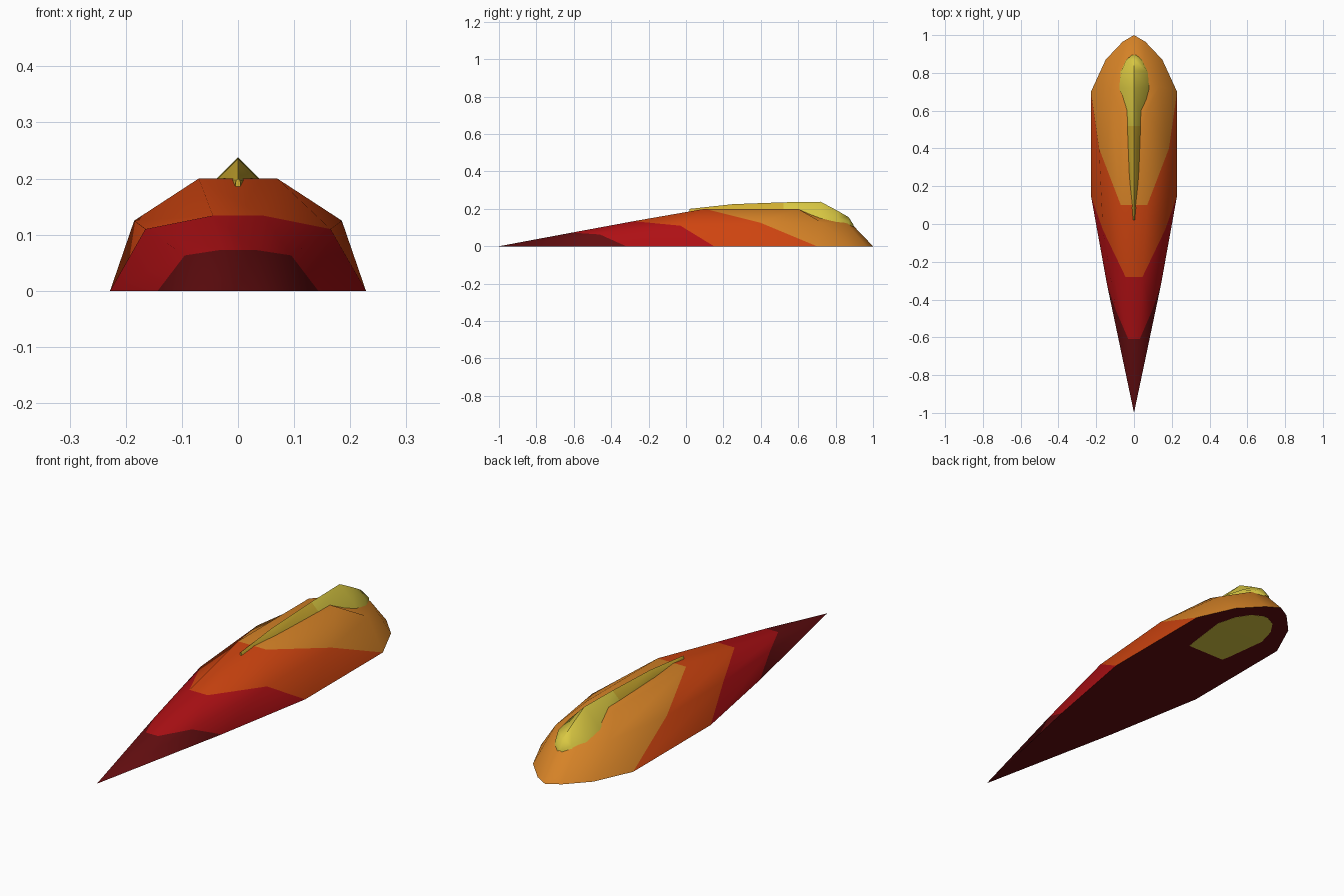
import bpy, bmesh, math

if "Cube" in bpy.data.objects:
    bpy.data.objects.remove(bpy.data.objects["Cube"])


def material(name, color):
    m = bpy.data.materials.new(name)
    m.diffuse_color = (*color, 1)
    m.use_nodes = True
    m.node_tree.nodes["Principled BSDF"].inputs["Base Color"].default_value = m.diffuse_color
    return m


DARK = material("dark red", (0.125, 0.004, 0.005))
RED = material("red", (0.42, 0.005, 0.007))
VERMILION = material("red orange", (0.62, 0.058, 0.005))
ORANGE = material("orange", (0.67, 0.225, 0.02))
GOLD = material("gold", (0.63, 0.42, 0.03))
YELLOW = material("yellow", (0.70, 0.58, 0.055))


def loft(name, sections, mats, band_mats, bottom_mat, angle):
    """Skin open arches from front to back, then close the underside."""
    bm = bmesh.new()
    rows = [[bm.verts.new(p) for p in s] for s in sections]
    for i, (a, b) in enumerate(zip(rows, rows[1:])):
        for j in range(len(a) - 1):
            bm.faces.new((a[j], a[j + 1], b[j + 1], b[j])).material_index = band_mats[i]
        bm.faces.new((a[0], b[0], b[-1], a[-1])).material_index = bottom_mat
    for end in (rows[0], rows[-1]):
        bm.faces.new(end).material_index = band_mats[0 if end is rows[0] else -1]
    bmesh.ops.remove_doubles(bm, verts=bm.verts, dist=1e-5)
    bmesh.ops.dissolve_degenerate(bm, edges=bm.edges, dist=1e-6)
    bmesh.ops.recalc_face_normals(bm, faces=bm.faces)
    me = bpy.data.meshes.new(name)
    bm.to_mesh(me)
    bm.free()
    ob = bpy.data.objects.new(name, me)
    bpy.context.collection.objects.link(ob)
    for m in mats:
        me.materials.append(m)
    bpy.ops.object.select_all(action='DESELECT')
    ob.select_set(True)
    bpy.context.view_layer.objects.active = ob
    bpy.ops.object.shade_smooth_by_angle(angle=math.radians(angle))
    return ob


def mirrored(half):
    """Right half of an arch, foot to crown, completed with its left half."""
    return list(half) + [(-x, y, z) for x, y, z in reversed(half)]


# Shell: slanted arches, each given as foot, shoulder, crown
shell = [
    [(0, -1, 0)] * 3,
    [(0.143, -0.32, 0), (0.095, -0.46, 0.063), (0.03, -0.61, 0.073)],
    [(0.228, 0.15, 0), (0.165, -0.03, 0.11), (0.045, -0.28, 0.134)],
    [(0.228, 0.70, 0), (0.185, 0.40, 0.125), (0.07, 0.10, 0.20)],
    [(0.15, 0.87, 0), (0.135, 0.73, 0.125), (0.07, 0.60, 0.20)],
    [(0.06, 0.965, 0), (0.055, 0.86, 0.122), (0.035, 0.60, 0.20)],
    [(0, 1, 0), (0, 0.885, 0.12), (0, 0.60, 0.20)],
]
loft("shell", [mirrored(s) for s in shell], [DARK, RED, VERMILION, ORANGE],
     [0, 1, 2, 3, 3, 3], 0, 65)

# Crest: y, ridge height, shoulder half width, foot half width, foot height
crest = [
    (0.02, 0.200, 0.004, 0.005, 0.010),
    (0.25, 0.225, 0.024, 0.045, 0.006),
    (0.52, 0.235, 0.037, 0.100, -0.0008),
    (0.72, 0.238, 0.077, 0.125, -0.0008),
    (0.81, 0.190, 0.066, 0.100, -0.0008),
    (0.87, 0.155, 0.040, 0.060, -0.0008),
    (0.895, 0.115, 0.010, 0.012, -0.0008),
]
arches = []
for y, ridge, s, w, foot in crest:
    drop = s if y < 0.8 else s * 0.6
    arches.append(mirrored([(w, y, foot), (s, y, ridge - drop), (0, y, ridge)]))
loft("crest", arches, [GOLD, YELLOW], [0, 0, 1, 1, 1, 1], 1, 50)
